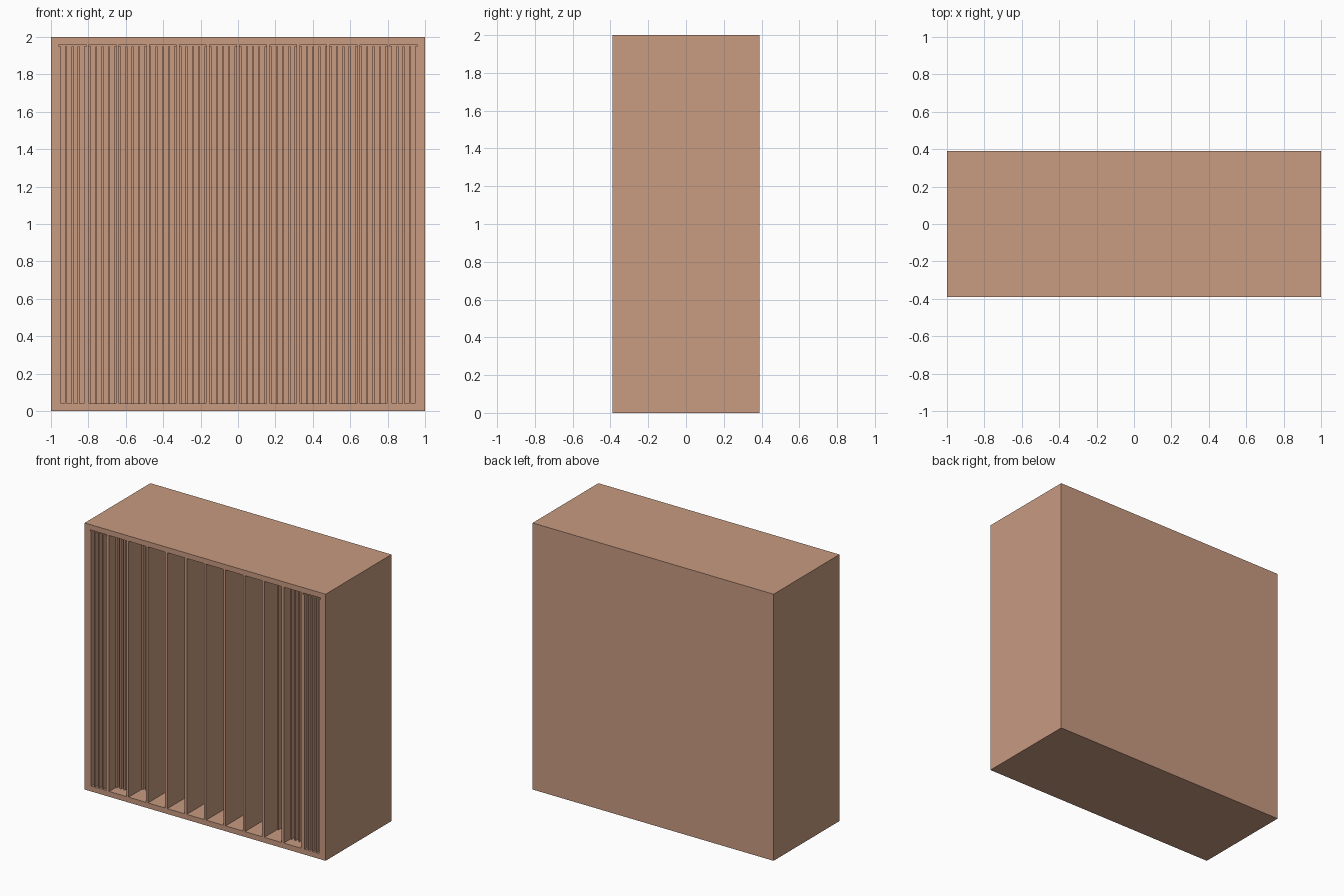
import bpy

if "Cube" in bpy.data.objects:
    bpy.data.objects.remove(bpy.data.objects["Cube"])

W, D, H = 2.0, 0.78, 2.0
SIDE, EDGE = 0.043, 0.04          # side wall and top/bottom/back thickness
BAYS, FINS = 12, 5
DIV, FIN = 0.018, 0.01            # divider and fin thickness
STEP = 0.077                      # extra setback per bay towards the middle
FRONT, BACK = -D / 2, D / 2 - EDGE

wood = bpy.data.materials.new("light_brown_wood")
wood.diffuse_color = (0.58, 0.325, 0.22, 1)
wood.use_nodes = True
wood.node_tree.nodes["Principled BSDF"].inputs["Base Color"].default_value = wood.diffuse_color


def box(name, x0, x1, y0, y1, z0, z1):
    v = [(x, y, z) for x in (x0, x1) for y in (y0, y1) for z in (z0, z1)]
    f = [(0, 1, 3, 2), (4, 6, 7, 5), (0, 4, 5, 1),
         (2, 3, 7, 6), (0, 2, 6, 4), (1, 5, 7, 3)]
    me = bpy.data.meshes.new(name)
    me.from_pydata(v, [], f)
    me.materials.append(wood)
    ob = bpy.data.objects.new(name, me)
    bpy.context.collection.objects.link(ob)
    return ob


# outer case
inner = W / 2 - SIDE
box("left_wall", -W / 2, -inner, FRONT, D / 2, 0, H)
box("right_wall", inner, W / 2, FRONT, D / 2, 0, H)
box("bottom_board", -inner, inner, FRONT, D / 2, 0, EDGE)
box("top_board", -inner, inner, FRONT, D / 2, H - EDGE, H)
box("back_board", -inner, inner, BACK, D / 2, EDGE, H - EDGE)

bay = (2 * inner - (BAYS - 1) * DIV) / BAYS
for i in range(BAYS):
    x = -inner + i * (bay + DIV)
    # full-depth divider between bays
    if i < BAYS - 1:
        box(f"divider_{i + 1}", x + bay, x + bay + DIV, FRONT, BACK, EDGE, H - EDGE)
    # thin fins, set further back towards the middle, with a gap above
    y = FRONT + STEP * min(i, BAYS - 1 - i)
    pitch = (bay - FIN) / (FINS - 1)
    for k in range(FINS):
        box(f"fin_{i + 1}_{k + 1}", x + k * pitch, x + k * pitch + FIN,
            y, BACK, EDGE, H - EDGE - 0.01)
